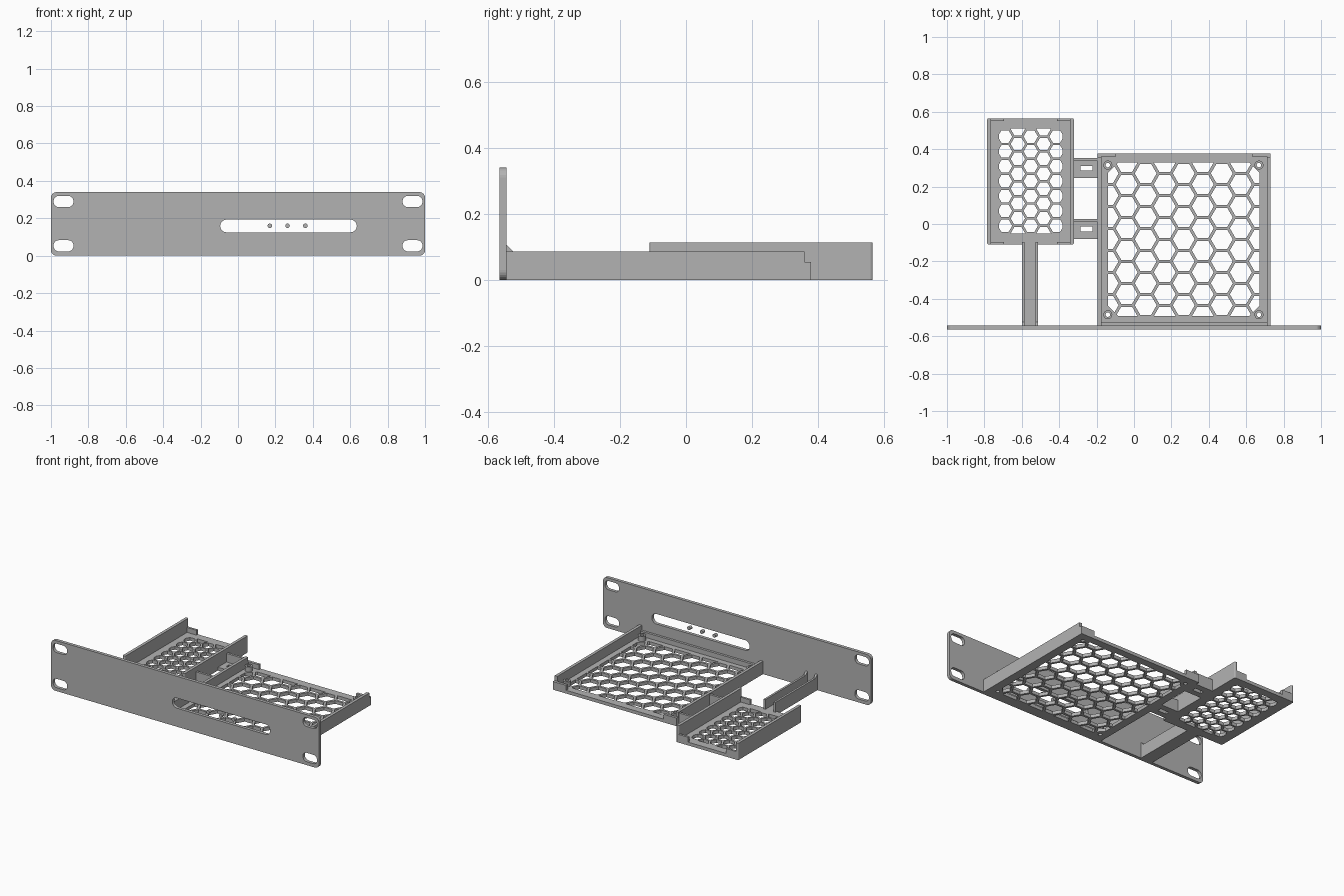
import bpy
from math import cos, sin, pi, radians, sqrt
from mathutils import Matrix, Vector

cube = bpy.data.objects.get("Cube")
if cube:
    bpy.data.objects.remove(cube)

grey = bpy.data.materials.new("plain grey")
grey.use_nodes = True
grey.diffuse_color = (0.45, 0.45, 0.45, 1)
grey.node_tree.nodes["Principled BSDF"].inputs["Base Color"].default_value = grey.diffuse_color


def ring(cx, cy, r, n=24, start=0.0):
    return [(cx + r * cos(start + 2 * pi * i / n), cy + r * sin(start + 2 * pi * i / n)) for i in range(n)]


def rect(x0, x1, y0, y1, r=0.0, steps=6):
    if r == 0:
        return [(x0, y0), (x1, y0), (x1, y1), (x0, y1)]
    pts = []
    corners = [(x1 - r, y1 - r), (x0 + r, y1 - r), (x0 + r, y0 + r), (x1 - r, y0 + r)]
    for k, (cx, cy) in enumerate(corners):
        for i in range(steps + 1):
            a = (k + i / steps) * pi / 2
            pts.append((cx + r * cos(a), cy + r * sin(a)))
    return pts


def slab(name, outline, z0, z1, holes=(), turn=None):
    """Extrude a flat outline with holes between two heights."""
    curve = bpy.data.curves.new(name, "CURVE")
    curve.dimensions = "2D"
    curve.fill_mode = "BOTH"
    curve.extrude = (z1 - z0) / 2
    for loop in [outline, *holes]:
        spline = curve.splines.new("POLY")
        spline.points.add(len(loop) - 1)
        for p, (x, y) in zip(spline.points, loop):
            p.co = (x, y, 0, 1)
        spline.use_cyclic_u = True
    temp = bpy.data.objects.new(name + "_curve", curve)
    bpy.context.collection.objects.link(temp)
    graph = bpy.context.evaluated_depsgraph_get()
    mesh = bpy.data.meshes.new_from_object(temp.evaluated_get(graph))
    bpy.data.objects.remove(temp)
    mesh.transform(Matrix.Translation((0, 0, (z0 + z1) / 2)))
    if turn:
        mesh.transform(turn)
    mesh.materials.clear()
    mesh.materials.append(grey)
    for poly in mesh.polygons:
        poly.use_smooth = False
    obj = bpy.data.objects.new(name, mesh)
    bpy.context.collection.objects.link(obj)
    return obj


def clip(poly, window):
    """Clip a polygon to a convex counter-clockwise window."""
    for a, b in zip(window, window[1:] + window[:1]):
        a, edge = Vector(a), Vector(b) - Vector(a)
        out = []
        for p, q in zip(poly, poly[1:] + poly[:1]):
            p, q = Vector(p), Vector(q)
            dp, dq = edge.cross(p - a), edge.cross(q - a)
            if dp >= 0:
                out.append(p)
            if dp * dq < 0:
                out.append(p.lerp(q, dp / (dp - dq)))
        poly = out
        if len(poly) < 3:
            return []
    return [(p.x, p.y) for p in poly]


def area(poly):
    return abs(sum(p[0] * q[1] - q[0] * p[1] for p, q in zip(poly, poly[1:] + poly[:1]))) / 2


def honeycomb(window, cx, cy, pitch, gap):
    """Flat-topped hexagon holes kept inside a window."""
    cells = []
    for i in range(-6, 7):
        for j in range(-6, 7):
            x = cx + i * pitch * sqrt(3) / 2
            y = cy + (j + (i % 2) / 2) * pitch
            cell = clip(ring(x, y, (pitch - gap) / sqrt(3), 6), window)
            if cell and area(cell) > 0.0002:
                cells.append(cell)
    return cells


FLOOR = 0.022
PANEL_Y = -0.543
upright = Matrix.Rotation(radians(90), 4, "X")
sideways = Matrix(((0, 0, 1, 0), (1, 0, 0, 0), (0, 1, 0, 0), (0, 0, 0, 1)))

# Front panel with mounting slots and a long window
slots = [rect(x - 0.053, x + 0.053, z - 0.03, z + 0.03, 0.028) for x in (-0.933, 0.933) for z in (0.053, 0.29)]
slots.append(rect(-0.095, 0.635, 0.125, 0.193, 0.033))
slab("front_panel", rect(-1, 1, 0, 0.34, 0.03), -PANEL_Y, 0.565, slots, upright)
for x in (0.17, 0.265, 0.36):
    slab("window_pin", ring(x, 0.16, 0.012, 16), -PANEL_Y, 0.565, turn=upright)

# Large tray floor
posts = [(x, y) for x in (-0.14, 0.668) for y in (-0.485, 0.315)]
x0, x1, y0, y1, c = -0.14, 0.672, -0.492, 0.328, 0.055
window = [(x0 + c, y0), (x1 - c, y0), (x1, y0 + c), (x1, y1 - c),
          (x1 - c, y1), (x0 + c, y1), (x0, y1 - c), (x0, y0 + c)]
holes = honeycomb(window, 0.266, -0.082, 0.1175, 0.016)
holes += [ring(x, y, 0.012) for x, y in posts]
slab("large_tray_floor", rect(-0.195, 0.73, PANEL_Y, 0.378), 0, FLOOR, holes)

# Large tray walls, lip, rear clips and screw posts
for x in (-0.195, 0.71):
    slab("large_tray_wall", rect(x, x + 0.02, PANEL_Y, 0.358), 0, 0.087)
slab("large_tray_front_lip", rect(-0.195, 0.73, PANEL_Y, -0.527), 0, 0.055)
for x in (-0.195, 0.63):
    slab("large_tray_rear_clip", rect(x, x + 0.1, 0.36, 0.378), 0, 0.055)
for x in (-0.195, 0.71):
    slab("large_tray_clip_corner", rect(x, x + 0.02, 0.35, 0.378), 0, 0.055)
for x, y in posts:
    slab("screw_post", ring(x, y, 0.024), FLOOR, 0.055, [ring(x, y, 0.012)])

# Small tray floor, walls and corner clips
window = rect(-0.722, -0.382, -0.052, 0.51, 0.02, 3)
slab("small_tray_floor", rect(-0.785, -0.322, -0.11, 0.565, 0.015), 0, FLOOR,
     honeycomb(window, -0.552, 0.229, 0.0795, 0.013))
for x in (-0.785, -0.342):
    slab("small_tray_wall", rect(x, x + 0.02, -0.11, 0.565, 0.008), 0, 0.113)
for x in (-0.775, -0.412):
    for y in (-0.11, 0.55):
        slab("small_tray_clip", rect(x, x + 0.08, y, y + 0.015), 0, 0.055)

# Bridges between the trays
for y in (-0.08, 0.245):
    slab("bridge", rect(-0.33, -0.19, y, y + 0.108), 0, FLOOR, [rect(-0.287, -0.222, y + 0.04, y + 0.066)])
    slab("bridge_rib", rect(-0.33, -0.19, y + 0.092, y + 0.108), 0, 0.08)

# Channel arm from the panel to the small tray
slab("arm_floor", rect(-0.6, -0.512, PANEL_Y, -0.1), 0, FLOOR)
rib = [(PANEL_Y, 0), (-0.095, 0), (-0.095, 0.087), (-0.523, 0.087), (PANEL_Y, 0.107)]
for x in (-0.6, -0.526):
    slab("arm_wall", rib, x, x + 0.014, turn=sideways)
